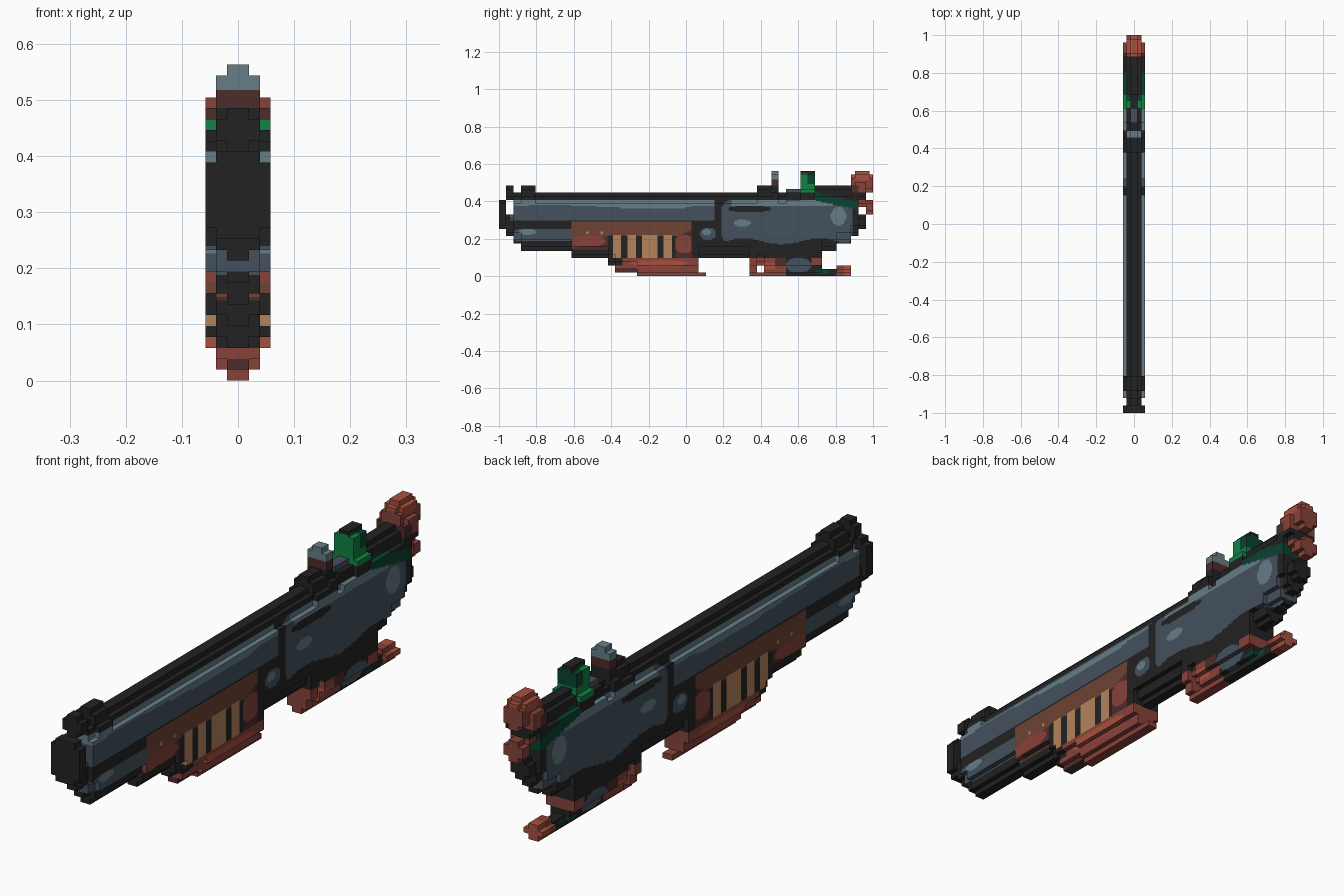
import bpy, bmesh, math
from mathutils import Vector

if "Cube" in bpy.data.objects:
    bpy.data.objects.remove(bpy.data.objects["Cube"])

V = 2 / 103          # block size
K = 3                # paint cells per block edge


def lin(c):
    c /= 255
    return c / 12.92 if c <= 0.04045 else ((c + 0.055) / 1.055) ** 2.4


mats, index = [], {}


def material(name, *rgb):
    m = bpy.data.materials.new(name)
    col = (*[lin(c) for c in rgb], 1)
    m.diffuse_color = col
    m.use_nodes = True
    m.node_tree.nodes["Principled BSDF"].inputs["Base Color"].default_value = col
    index[name] = len(mats)
    mats.append(m)


material("black", 34, 34, 34)
material("slate", 68, 81, 94)
material("pale_steel", 102, 125, 135)
material("dark_brown", 76, 44, 42)
material("brown", 112, 66, 52)
material("brick_red", 136, 66, 58)
material("bright_red", 168, 80, 62)
material("tan", 180, 132, 92)
material("green", 14, 132, 66)
material("dark_green", 10, 66, 48)

owner, base, limit, paints = {}, {}, {}, {}


def part(name, colour, widest=3):
    base[name], limit[name], paints[name] = colour, widest, []

    def fill(c0, c1, r0, r1):
        """Fill blocks between two columns along the length and two rows in height."""
        for c in range(c0, c1):
            for r in range(r0, r1):
                owner[c, r] = name
    return fill


def paint(name, colour, rule):
    paints[name].append((colour, rule))


def box(c0, c1, r0, r1):
    return lambda c, r: c0 <= c <= c1 and r0 <= r <= r1


def blob(cx, cy, rx, ry, power=2):
    return lambda c, r: abs((c - cx) / rx) ** power + abs((r - cy) / ry) ** power < 1


def wave(c, mid, height, step):
    return mid + height * math.sin(c / step)


# Muzzle and front sight
fill = part("muzzle_plate", "black")
fill(0, 2, 13, 21)
fill = part("front_sight", "black")
fill(2, 4, 21, 25)
fill(6, 10, 23, 25)

# Barrel with a long steel highlight and a lower tube
fill = part("barrel", "black")
fill(2, 4, 11, 17)
fill(4, 6, 9, 23)
fill(6, 20, 7, 23)
fill(20, 61, 15, 23)
paint("barrel", "slate", box(3, 59, 15.3, 21))
paint("barrel", "pale_steel", lambda c, r: 4 < c < 59.4 and wave(c, 19.1, 0.5, 9) < r < 21)
paint("barrel", "pale_steel", box(58, 59.4, 17, 20))
paint("barrel", "slate", blob(15, 11.3, 11, 1.8, 6))
paint("barrel", "pale_steel", blob(7.8, 12.2, 2.4, 0.8))

# Receiver with a large wavy steel panel
fill = part("receiver", "black")
fill(53, 89, 5, 23)
fill(89, 93, 7, 23)
fill(93, 97, 9, 23)
fill(97, 99, 11, 21)
fill(87, 97, 23, 25)
fill(99, 101, 13, 17)
panel = blob(79.4, 15, 18.1, 6.6, 6)
paint("receiver", "slate", lambda c, r: panel(c, r) and wave(c, 9.6, 0.8, 3.3) < r < 21)
paint("receiver", "black", blob(69, 18.5, 6, 0.9))
paint("receiver", "pale_steel", box(64, 92, 19.4, 21))
paint("receiver", "pale_steel", blob(93.5, 16.5, 2.1, 2.6))
paint("receiver", "pale_steel", blob(67, 14.7, 2.4, 1))
paint("receiver", "slate", box(53, 59.4, 15.3, 21))
paint("receiver", "pale_steel", box(53, 59.4, 19.2, 21))
paint("receiver", "slate", blob(57.6, 11.7, 2.2, 1.8))
paint("receiver", "pale_steel", blob(57.2, 12.1, 1.3, 0.8))
paint("receiver", "dark_green", lambda c, r: c > 87 and abs(r - 22 + (c - 87) * 0.22) < 1.1)

# Fore grip with blotched wood and upright slots
fill = part("fore_grip", "brown")
fill(20, 53, 5, 15)
paint("fore_grip", "dark_brown", lambda c, r: r < wave(c, 10.3, 1.4, 4) + (c - 36) / 12)
paint("fore_grip", "brick_red", blob(24.5, 9.6, 5, 1.4))
paint("fore_grip", "brick_red", blob(51, 8.8, 2.6, 2.6))
paint("fore_grip", "black", box(20, 30, 5, 7.2))
paint("fore_grip", "black", box(30, 48.5, 5, 11))
for start, size in ((31.5, 2), (35.3, 2.3), (39.5, 4), (45.3, 2.2)):
    paint("fore_grip", "tan", box(start, start + size, 5, 11.2))
for start in (24, 28):
    paint("fore_grip", "tan", box(start, start + 0.7, 11.8, 12.4))

fill = part("lower_grip", "brick_red")
fill(30, 32, 3, 5)
fill(32, 38, 1, 5)
fill(38, 55, 0, 5)
fill(55, 57, 0, 1)
paint("lower_grip", "black", box(30, 34, 3, 5))
paint("lower_grip", "dark_brown", box(32, 38, 1, 2))
paint("lower_grip", "bright_red", blob(44, 3.6, 8, 0.9))

# Trigger guard with a small opening, trigger and tail
fill = part("trigger_guard", "brick_red")
fill(69, 71, 0, 5)
fill(71, 73, 0, 1)
fill(71, 73, 3, 5)
fill(73, 79, 0, 5)
paint("trigger_guard", "bright_red", box(73, 76, 2, 3.6))
paint("trigger_guard", "dark_brown", box(76, 79, 3, 5))
fill = part("trigger", "black")
fill(79, 87, 0, 5)
fill(87, 89, 2, 5)
paint("trigger", "slate", blob(82.5, 3, 3.6, 2))
paint("trigger", "brick_red", box(86, 89, 3, 5))
fill = part("guard_tail", "black")
fill(87, 93, 0, 2)
fill(93, 97, 0, 3)
paint("guard_tail", "dark_green", box(87, 91, 0.6, 1.5))
paint("guard_tail", "brick_red", box(93, 95, 0, 3))
paint("guard_tail", "bright_red", box(95, 97, 0, 3))

# Rear sights
fill = part("rear_sight", "black", 2)
fill(71, 77, 23, 25)
fill(75, 77, 25, 29)
paint("rear_sight", "pale_steel", box(73, 77, 26.8, 29))
paint("rear_sight", "dark_brown", box(73, 77, 25, 26.8))
part("sight_spring", "slate", 2)(79, 83, 23, 24)
part("green_sight_base", "green")(83, 87, 23, 24)
part("green_sight", "green", 2)(83, 87, 24, 29)
paint("green_sight", "dark_green", box(85, 87, 25.5, 29))
paint("green_sight", "black", box(83, 87, 28.2, 29))

# Hammer with its hooked spur
fill = part("hammer", "brick_red")
fill(97, 103, 23, 28)
fill(98, 102, 28, 29)
fill(97, 101, 21, 23)
fill(99, 103, 19, 21)
fill(101, 103, 17, 19)
paint("hammer", "bright_red", blob(100, 28, 3, 1.6))
paint("hammer", "dark_brown", box(97, 99, 23, 25))
paint("hammer", "black", box(97, 103, 21, 23))


def half_width(c, r):
    """Blocks taper towards the top and bottom edge of their column."""
    up = down = 0
    while (c, r + up + 1) in owner:
        up += 1
    while (c, r - down - 1) in owner:
        down += 1
    d = min(up, down)
    if owner[c, r] == "muzzle_plate":
        return 3 if d else 2
    return min(1 if d == 0 else 2 if d < 3 else 3, limit[owner[c, r]])


width = {k: half_width(*k) for k in owner}


def colour_at(name, c, r):
    colour = base[name]
    for over, rule in paints[name]:
        if rule(c, r):
            colour = over
    return index[colour]


def quad(bm, pts, normal, mat):
    pts = [Vector((x * V, (y - 51.5) * V, z * V)) for x, y, z in pts]
    if (pts[1] - pts[0]).cross(pts[2] - pts[1]).dot(Vector(normal)) < 0:
        pts.reverse()
    bm.faces.new([bm.verts.new(p) for p in pts]).material_index = mat


def add_cell(bm, name, c, r, i, j):
    """One paint cell: both sides, and edge faces where the next block is thinner."""
    w = width[c, r]
    y0, y1 = c + i / K, c + (i + 1) / K
    z0, z1 = r + j / K, r + (j + 1) / K
    mat = colour_at(name, (y0 + y1) / 2, (z0 + z1) / 2)
    for s in (-w, w):
        quad(bm, [(s, y0, z0), (s, y1, z0), (s, y1, z1), (s, y0, z1)], (s, 0, 0), mat)
    for dc, dr, at_edge, (ya, za), (yb, zb) in (
            (-1, 0, i == 0, (y0, z0), (y0, z1)), (1, 0, i == K - 1, (y1, z0), (y1, z1)),
            (0, -1, j == 0, (y0, z0), (y1, z0)), (0, 1, j == K - 1, (y0, z1), (y1, z1))):
        n = width.get((c + dc, r + dr), 0)
        if at_edge and n < w:
            for a, b in ([(-w, -n), (n, w)] if n else [(-w, w)]):
                quad(bm, [(a, ya, za), (b, ya, za), (b, yb, zb), (a, yb, zb)], (0, dc, dr), mat)


# Build one mesh for each part, with only the outer skin
for name in base:
    bm = bmesh.new()
    for (c, r), who in owner.items():
        if who == name:
            for i in range(K):
                for j in range(K):
                    add_cell(bm, name, c, r, i, j)
    bmesh.ops.remove_doubles(bm, verts=bm.verts, dist=1e-5)
    me = bpy.data.meshes.new(name)
    bm.to_mesh(me)
    bm.free()
    for m in mats:
        me.materials.append(m)
    bpy.context.collection.objects.link(bpy.data.objects.new(name, me))
